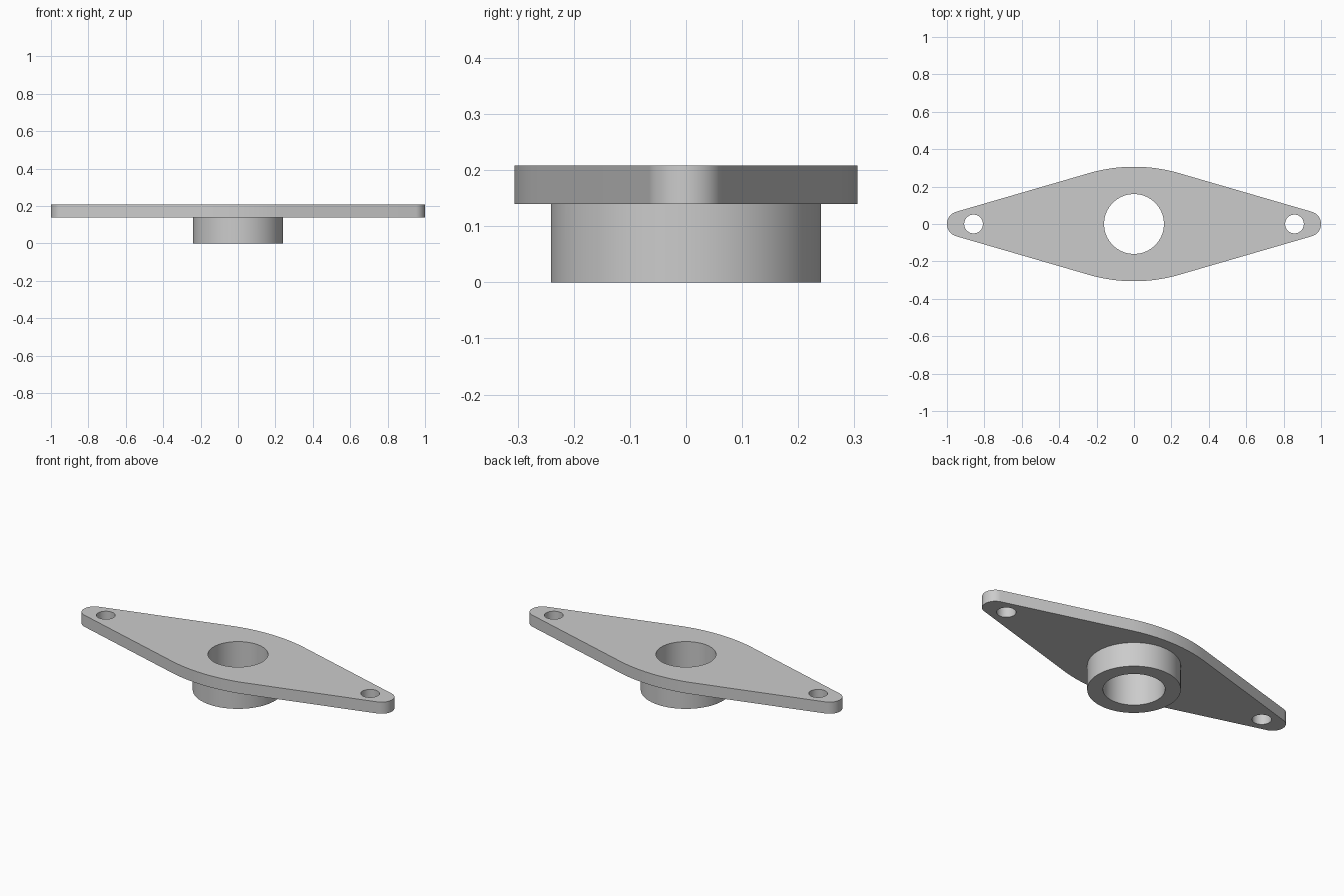
import bpy
import bmesh
from math import sin, cos, pi, atan2, radians

if "Cube" in bpy.data.objects:
    bpy.data.objects.remove(bpy.data.objects["Cube"], do_unlink=True)

PLATE_BOTTOM, PLATE_TOP = 0.14, 0.208
HALF_WIDTH = 0.306
TAPER = radians(16.1)
SIDE_RADIUS, TIP_RADIUS = 0.865, 0.068
BOSS_RADIUS, BORE_RADIUS = 0.241, 0.16
BOLT_X, BOLT_RADIUS = 0.858, 0.05

steel = bpy.data.materials.new("plain grey")
steel.use_nodes = True
grey = (0.6, 0.6, 0.6, 1)
steel.diffuse_color = grey
steel.node_tree.nodes["Principled BSDF"].inputs["Base Color"].default_value = grey


def arc(cx, cy, radius, start, end, steps):
    """Points along a circular arc, both ends included."""
    angles = [start + (end - start) * i / steps for i in range(steps + 1)]
    return [(cx + radius * cos(a), cy + radius * sin(a)) for a in angles]


def circle(cx, radius, steps=96):
    return arc(cx, 0, radius, 0, 2 * pi, steps)[:-1]


def prism(name, outline, bottom, top):
    """Solid made by raising a flat outline."""
    bm = bmesh.new()
    base = bm.faces.new([bm.verts.new((x, y, bottom)) for x, y in outline])
    raised = bmesh.ops.extrude_face_region(bm, geom=[base])["geom"]
    verts = [v for v in raised if isinstance(v, bmesh.types.BMVert)]
    bmesh.ops.translate(bm, verts=verts, vec=(0, 0, top - bottom))
    bmesh.ops.recalc_face_normals(bm, faces=bm.faces)
    mesh = bpy.data.meshes.new(name)
    bm.to_mesh(mesh)
    bm.free()
    mesh.materials.append(steel)
    obj = bpy.data.objects.new(name, mesh)
    bpy.context.collection.objects.link(obj)
    return obj


def combine(target, tool, operation):
    """Apply a boolean and discard the tool."""
    tool.hide_render = True
    mod = target.modifiers.new(operation.lower(), "BOOLEAN")
    mod.operation, mod.solver, mod.object = operation, "EXACT", tool
    bpy.context.view_layer.objects.active = target
    bpy.ops.object.modifier_apply(modifier=mod.name)
    bpy.data.objects.remove(tool, do_unlink=True)


# Plate outline: tangent tip arcs and broad side arcs
quarter = pi / 2
side_y = HALF_WIDTH - SIDE_RADIUS
tip_x = 1 - TIP_RADIUS
half = arc(tip_x, 0, TIP_RADIUS, TAPER - quarter, quarter - TAPER, 32)
half += arc(0, side_y, SIDE_RADIUS, quarter - TAPER, quarter + TAPER, 32)
outline = half + [(-x, -y) for x, y in half]
flange = prism("mounting_flange", outline, PLATE_BOTTOM, PLATE_TOP)

# Round boss under the plate
boss = prism("boss", circle(0, BOSS_RADIUS), 0, (PLATE_BOTTOM + PLATE_TOP) / 2)
combine(flange, boss, "UNION")

# Central bore and the two bolt holes
for x, radius in ((0, BORE_RADIUS), (BOLT_X, BOLT_RADIUS), (-BOLT_X, BOLT_RADIUS)):
    combine(flange, prism("hole_cutter", circle(x, radius), -0.1, 0.4), "DIFFERENCE")

# Smooth curved walls, crisp rims
bpy.ops.object.select_all(action="DESELECT")
flange.select_set(True)
bpy.context.view_layer.objects.active = flange
bpy.ops.object.shade_smooth_by_angle(angle=radians(30))
